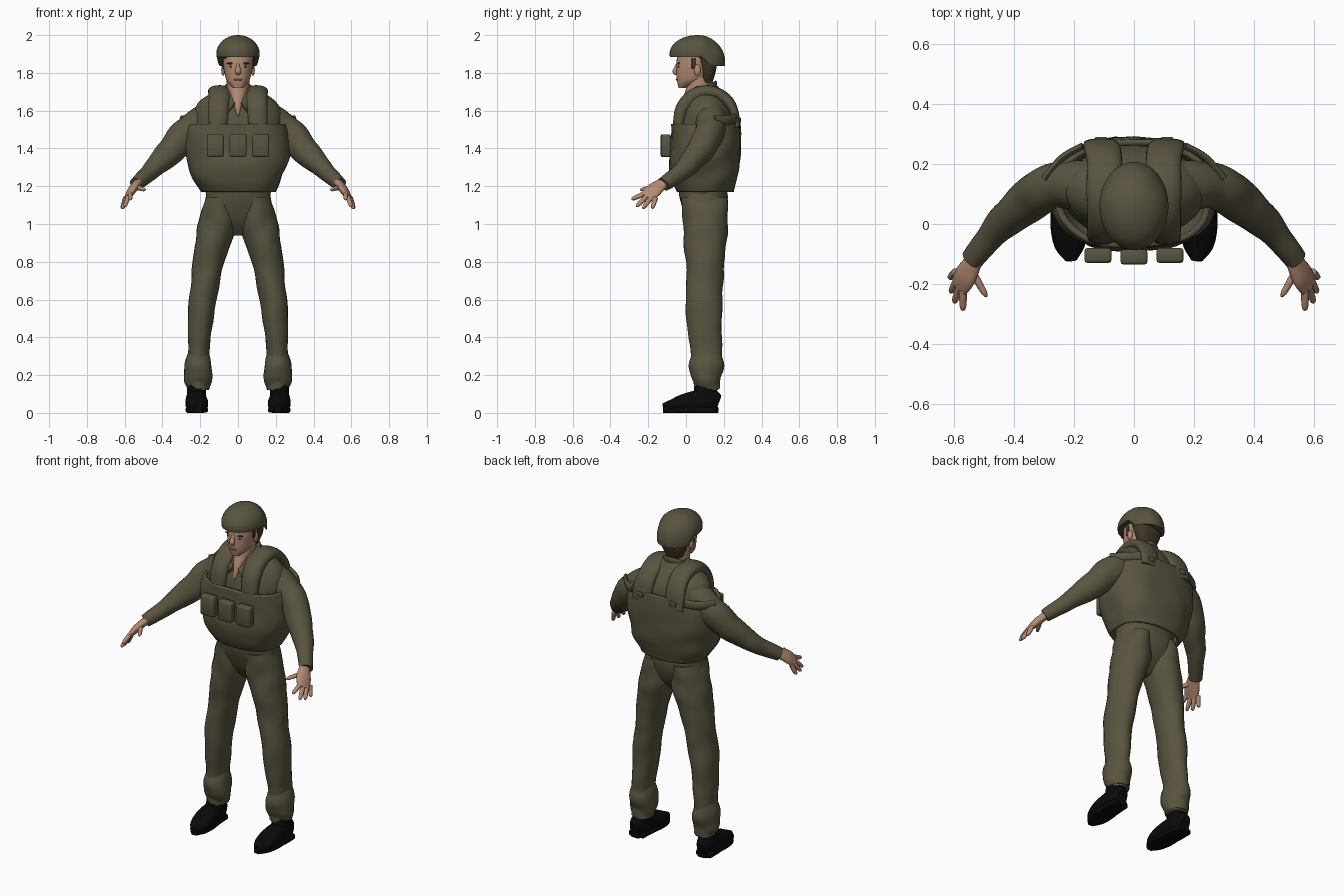
import bpy, bmesh, math
from mathutils import Vector, noise

default_cube = bpy.data.objects.get("Cube")
if default_cube:
    bpy.data.objects.remove(default_cube, do_unlink=True)


def material(name, red, green, blue):
    mat = bpy.data.materials.new(name)
    mat.use_nodes = True
    mat.diffuse_color = (red, green, blue, 1)
    shader = mat.node_tree.nodes["Principled BSDF"]
    shader.inputs["Base Color"].default_value = (red, green, blue, 1)
    shader.inputs["Roughness"].default_value = .9
    return mat


OLIVE = material("olive_cloth", .1, .088, .05)
SKIN = material("skin", .46, .26, .17)
LIPS = material("lips", .33, .15, .1)
HAIR = material("dark_brown_hair", .05, .038, .022)
BLACK = material("black_leather", .003, .003, .003)


def finish(name, bm, mat, pair=False):
    """Turn the mesh into one object, or into a left one and its mirrored right twin."""
    bmesh.ops.remove_doubles(bm, verts=bm.verts, dist=.0001)
    for label in ("left_", "right_") if pair else ("",):
        if label == "right_":
            for vert in bm.verts:
                vert.co.x *= -1
        bmesh.ops.recalc_face_normals(bm, faces=bm.faces)
        mesh = bpy.data.meshes.new(label + name)
        bm.to_mesh(mesh)
        mesh.materials.append(mat)
        obj = bpy.data.objects.new(label + name, mesh)
        bpy.context.collection.objects.link(obj)
        bpy.ops.object.select_all(action="DESELECT")
        obj.select_set(True)
        bpy.context.view_layer.objects.active = obj
        bpy.ops.object.shade_smooth_by_angle(angle=math.radians(50))
    bm.free()
    return obj


def along(keys, t):
    """Value at t of a smooth curve through evenly spaced keys, or a constant."""
    if not isinstance(keys, list):
        return keys
    last = len(keys) - 1
    i = min(int(t * last), last - 1)
    f = t * last - i
    a, b, c, d = (keys[max(0, min(last, i + k))] for k in (-1, 0, 1, 2))
    return b + f / 2 * (c - a + f * (2 * a - 5 * b + 4 * c - d + f * (3 * (b - c) + d - a)))


def superellipse(angle, power):
    return [math.copysign(abs(w) ** (2 / power), w) for w in (math.cos(angle), math.sin(angle))]


def tube(name, mat, xs, ys, zs, widths, depths, side=None, power=2, rings=24, sides=24,
         folds=0, caps=True, shape=None, pair=False):
    """Skin rings along a path; the rings lie level if no side direction is given."""
    def centre(t):
        return Vector(along(keys, min(1, max(0, t))) for keys in (xs, ys, zs))

    bm = bmesh.new()
    loops = []
    for i in range(rings + 1):
        t = i / rings
        u, v = Vector((1, 0, 0)), Vector((0, 1, 0))
        if side:
            tangent = (centre(t + .01) - centre(t - .01)).normalized()
            u = Vector(side)
            u = (u - tangent * u.dot(tangent)).normalized()
            v = tangent.cross(u)
        loop = []
        for k in range(sides):
            across, out = superellipse(math.tau * k / sides, power)
            offset = u * across * along(widths, t) + v * out * along(depths, t)
            spot = centre(t) + offset
            spot += offset * folds * noise.noise(spot * 10)
            loop.append(bm.verts.new(shape(spot) if shape else spot))
        loops.append(loop)
    for low, high in zip(loops, loops[1:]):
        for k in range(sides):
            bm.faces.new((low[k - 1], low[k], high[k], high[k - 1]))
    if caps:
        bm.faces.new(loops[0])
        bm.faces.new(loops[-1])
    return finish(name, bm, mat, pair)


def body(name, mat, low, high, widths, fronts, backs, xs=0, **options):
    """Level rings between two heights, with a front and a back profile."""
    steps = [i / 15 for i in range(16)]
    ends = [(along(fronts, t), along(backs, t)) for t in steps]
    return tube(name, mat, xs, [(f + b) / 2 for f, b in ends], [low, high],
                widths, [(b - f) / 2 for f, b in ends], **options)


def box(name, mat, centre, size, bevel, pair=False):
    bm = bmesh.new()
    bmesh.ops.create_cube(bm, size=1)
    for vert in bm.verts:
        vert.co = Vector(centre) + vert.co * Vector(size)
    bmesh.ops.bevel(bm, geom=bm.edges[:], offset=bevel, segments=2, affect="EDGES", profile=.5)
    finish(name, bm, mat, pair)


def blob(name, mat, centre, radii, pair=False):
    bm = bmesh.new()
    bmesh.ops.create_uvsphere(bm, u_segments=16, v_segments=8, radius=1)
    for vert in bm.verts:
        vert.co = Vector(centre) + vert.co * Vector(radii)
    finish(name, bm, mat, pair)


def ramp(value, start, length):
    return max(0, min(1, (value - start) / length))


# Trousers with bunched cuffs
body("trousers_seat", OLIVE, .94, 1.22, widths=[.03, .16, .18, .17, .165], fronts=[.07, .01, -.035, -.04],
     backs=[.12, .19, .22, .2], power=2.3, sides=32, folds=.03)
body("trouser_leg", OLIVE, .13, 1.14, widths=[.06, .055, .068, .08, .105, .08],
     fronts=[.04, .03, 0, 0, -.015, -.03], backs=[.18, .19, .19, .2, .22, .22],
     xs=[.21, .21, .195, .16, .11, .09], rings=40, folds=.1, pair=True)
body("trouser_cuff", OLIVE, .12, .32, widths=[.055, .072, .066, .055], fronts=[.045, .03, .035],
     backs=[.17, .19, .185], xs=.21, folds=.25, pair=True)

# Shirt and sleeves
body("shirt", OLIVE, 1.15, 1.73, widths=[.17, .19, .22, .24, .21, .07], fronts=[-.03, -.05, -.04, .03],
     backs=[.2, .24, .26, .17], sides=32, folds=.03)
tube("sleeve", OLIVE, xs=[.12, .28, .44, .54], ys=[.13, .12, 0, -.12], zs=[1.59, 1.47, 1.3, 1.21],
     widths=[.08, .08, .055, .038], depths=[.09, .085, .055, .035], side=(0, 1, 0), rings=32, folds=.12, pair=True)

# Collar as an open loop, low at the throat
turns = [.4 + i / 12 * (math.tau - .8) for i in range(13)]
tube("shirt_collar", OLIVE, xs=[.075 * math.sin(w) for w in turns], ys=[.06 - .09 * math.cos(w) for w in turns],
     zs=[1.67 - .06 * math.cos(w) for w in turns], widths=.03, depths=.012, side=(0, .3, 1), sides=12)

# Open vest shell, higher at the back
vest = body("vest", OLIVE, 1.17, 1.53, widths=[.2, .235, .27, .28, .26], fronts=[-.05, -.09, -.08, -.08],
            backs=[.25, .28, .29, .285], power=2.5, sides=40, folds=.05, caps=False,
            shape=lambda p: p + Vector((0, 0, .04 * ramp(p.y, .1, .1) * ramp(p.z, 1.4, .1))))
wall = vest.modifiers.new("wall", "SOLIDIFY")
wall.thickness = .02

# Padded straps arching over the shoulders
arch = [math.pi * i / 12 for i in range(13)]
tube("shoulder_strap", OLIVE, xs=[.105, .1, .1, .11], ys=[.115 - .155 * math.cos(w) for w in arch],
     zs=[1.51 + .19 * math.sin(w) for w in arch], widths=[.05, .06, .06, .06],
     depths=[.03, .04, .035, .03, .015], side=(1, 0, 0), power=2.3, folds=.1, pair=True)
tube("side_strap", OLIVE, xs=[.17, .24, .3], ys=[.26, .22, .15], zs=[1.56, 1.55, 1.55], widths=.025, depths=.012,
     side=(0, 0, 1), sides=12, pair=True)
box("back_buckle", OLIVE, (.11, .285, 1.55), (.04, .01, .03), bevel=.004, pair=True)

# Chest pouches
for label, column in (("right", -1), ("middle", 0), ("left", 1)):
    box(label + "_pouch", OLIVE, (column * .12, abs(column) * .005 - .11, 1.415), (.09, .05, .12), bevel=.01)

# Neck, head and face
body("neck", SKIN, 1.57, 1.78, widths=[.01, .035, .058, .06], fronts=[-.04, -.03, 0, 0], backs=[.05, .12, .13, .13])
body("head", SKIN, 1.72, 1.92, widths=[.025, .06, .075, .08, .08], fronts=[-.04, -.05, -.05, -.04],
     backs=[0, .12, .15, .16], power=2.2, sides=32)
tube("nose", SKIN, xs=0, ys=[-.04, -.05, -.06, -.05], zs=[1.85, 1.79], widths=[.008, .01, .016, .01],
     depths=.012, rings=8, sides=12)
blob("lips", LIPS, (0, -.049, 1.764), (.024, .006, .005))
blob("ear", SKIN, (.079, .06, 1.815), (.01, .018, .03), pair=True)
blob("eye", HAIR, (.032, -.038, 1.833), (.014, .006, .005), pair=True)
blob("eyebrow", HAIR, (.035, -.039, 1.85), (.026, .007, .005), pair=True)
body("hair", HAIR, 1.75, 1.89, widths=[.05, .078, .085], fronts=[.08, .07, .03], backs=[.14, .16, .17], power=2.6)
box("sideburn", HAIR, (.077, .04, 1.85), (.012, .02, .06), bevel=.003, pair=True)

# Helmet dome with a rim that drops behind the ears
dome = [math.pi * i / 20 for i in range(-1, 11)]
tube("helmet", OLIVE, xs=0, ys=.06, zs=[1.9 + .1 * math.sin(w) for w in dome],
     widths=[.115 * math.cos(w) for w in dome], depths=[.147 * math.cos(w) for w in dome], sides=40,
     shape=lambda p: p - Vector((0, 0, .05 * ramp(p.y, .09, .04) * ramp(-p.z, -2, .12))))

# Hands: palm, thumb and four fingers set along the knuckles
across_hand = (.36, .9, -.3)
tube("palm", SKIN, xs=[.52, .56, .585], ys=[-.1, -.17, -.21], zs=[1.23, 1.18, 1.14],
     widths=[.025, .045, .04], depths=[.022, .022, .012], side=across_hand, pair=True)
first, final = Vector((.57, -.22, 1.16)), Vector((.595, -.16, 1.14))
tips = {"index_finger": (.57, -.29, 1.13), "middle_finger": (.6, -.265, 1.09),
        "ring_finger": (.612, -.23, 1.08), "little_finger": (.615, -.18, 1.08)}
digits = [(name, first.lerp(final, i / 3), tip) for i, (name, tip) in enumerate(tips.items())]
digits.append(("thumb", Vector((.55, -.14, 1.2)), (.49, -.245, 1.18)))
rounded = [.013 * math.sqrt(1 - (i / 8) ** 4) for i in range(9)]
for name, base, tip in digits:
    xs, ys, zs = ([start, end] for start, end in zip(base, tip))
    tube(name, SKIN, xs, ys, zs, rounded, rounded, side=across_hand, rings=10, sides=12, pair=True)

# Boots: upper, shaft, sole and heel
rise = [.045, .065, .06, .05, .035, .025]
outline = [.03, .05, .055, .06, .05, .02]
path = dict(xs=[.225, .22, .21], ys=[.17, -.12], widths=outline, side=(1, 0, 0), pair=True)
tube("boot", BLACK, zs=rise, depths=rise, power=2.4, **path)
tube("boot_sole", BLACK, zs=.015, depths=.015, power=4, **path)
body("boot_shaft", BLACK, .06, .16, widths=.05, fronts=[.03, .05], backs=.165, xs=.22, pair=True)
box("boot_heel", BLACK, (.225, .11, .015), (.1, .1, .03), bevel=.008, pair=True)
